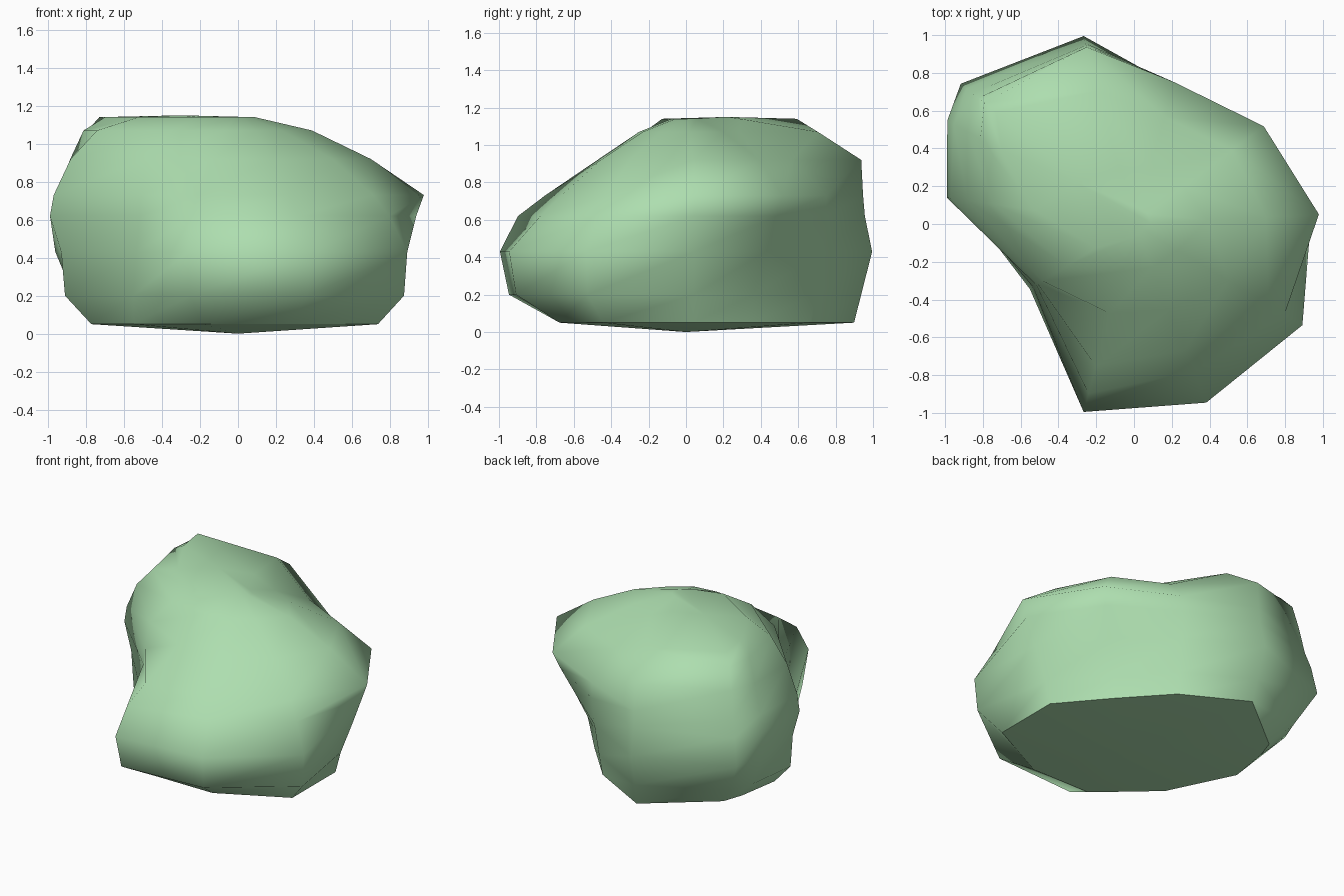
import bpy
import bmesh
from math import radians, cos, sin

default_cube = bpy.data.objects.get("Cube")
if default_cube:
    bpy.data.objects.remove(default_cube, do_unlink=True)


def make_material(name, colour):
    material = bpy.data.materials.new(name)
    material.use_nodes = True
    material.diffuse_color = colour
    material.node_tree.nodes["Principled BSDF"].inputs["Base Color"].default_value = colour
    return material


def make_ring(bm, directions, reaches, height):
    """Place one corner per direction, all at the same height."""
    ring = []
    for direction, reach in zip(directions, reaches):
        angle = radians(direction)
        radius = reach / 100
        ring.append(bm.verts.new((radius * cos(angle), radius * sin(angle), height / 100)))
    return ring


def bridge(bm, lower, upper):
    """Join two rings of equal length with quads."""
    count = len(lower)
    for i in range(count):
        j = (i + 1) % count
        bm.faces.new((lower[i], lower[j], upper[j], upper[i]))


def cap(bm, ring, centre):
    """Close a ring with a fan around a centre point."""
    tip = bm.verts.new(centre)
    for i, vert in enumerate(ring):
        bm.faces.new((vert, ring[(i + 1) % len(ring)], tip))


# Directions of the boulder's corners, in degrees around the vertical axis
directions = [3, 37, 74, 105, 141, 151, 172, 212, 255, 292, 329]

# Height of each layer and the reach of its corners, in hundredths
layers = {
    5: [74, 59, 69, 93, 87, 83, 78, 65, 70, 73, 86],
    20: [78, 60, 72, 97, 103, 99, 92, 65, 98, 98, 102],
    43: [87, 71, 76, 103, 118, 110, 94, 63, 103, 102, 104],
    62: [94, 81, 78, 99, 114, 113, 100, 61, 93, 84, 93],
    73: [98, 86, 78, 98, 110, 109, 98, 60, 78, 72, 83],
    92: [70, 65, 59, 97, 106, 101, 89, 57, 49, 49, 58],
    107: [39, 33, 30, 73, 102, 93, 75, 42, 26, 25, 27],
    114: [9, 9, 9, 30, 94, 80, 53, 24, 8, 6, 6],
}

# Boulder body: stacked rings joined into a closed lump
bm = bmesh.new()
rings = [make_ring(bm, directions, reaches, height) for height, reaches in layers.items()]
for lower, upper in zip(rings, rings[1:]):
    bridge(bm, lower, upper)

# Shallow underside and gently domed crown
cap(bm, rings[0], (0, 0, 0))
cap(bm, rings[-1], (-0.3, 0.22, 1.15))
bmesh.ops.recalc_face_normals(bm, faces=bm.faces[:])

# Smooth everywhere, with a crisp edge around the underside
for face in bm.faces:
    face.smooth = True
base = set(rings[0])
for edge in bm.edges:
    edge.smooth = not base.issuperset(edge.verts)

mesh = bpy.data.meshes.new("boulder")
bm.to_mesh(mesh)
bm.free()
mesh.materials.append(make_material("pale green", (0.42, 0.73, 0.43, 1)))

boulder = bpy.data.objects.new("boulder", mesh)
bpy.context.collection.objects.link(boulder)
